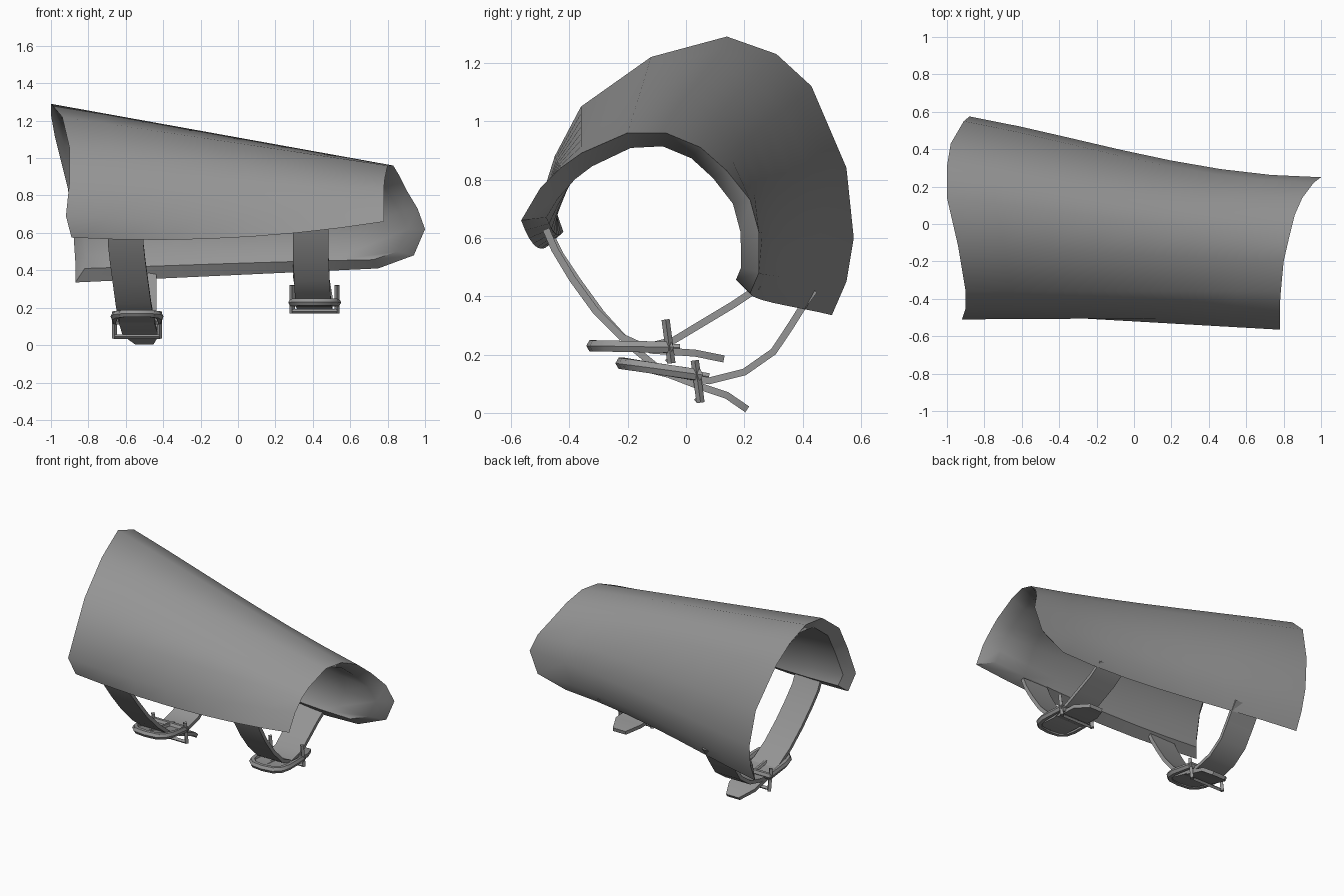
import bpy
import bmesh
import math
from mathutils import Vector

if "Cube" in bpy.data.objects:
    bpy.data.objects.remove(bpy.data.objects["Cube"], do_unlink=True)

grey = bpy.data.materials.new("plain_grey")
grey.use_nodes = True
GREY = (0.3, 0.3, 0.3, 1)
grey.diffuse_color = GREY
grey.node_tree.nodes["Principled BSDF"].inputs["Base Color"].default_value = GREY


def make_object(name, bm, angle=40):
    bmesh.ops.recalc_face_normals(bm, faces=bm.faces)
    mesh = bpy.data.meshes.new(name)
    bm.to_mesh(mesh)
    bm.free()
    mesh.materials.append(grey)
    obj = bpy.data.objects.new(name, mesh)
    bpy.context.collection.objects.link(obj)
    bpy.ops.object.select_all(action="DESELECT")
    obj.select_set(True)
    bpy.context.view_layer.objects.active = obj
    bpy.ops.object.shade_smooth_by_angle(angle=math.radians(angle))


def loft(bm, rings, closed_path=False):
    """Bridge closed rings of points with quads."""
    rows = [[bm.verts.new(p) for p in ring] for ring in rings]
    count = len(rows[0])
    for i in range(len(rows) if closed_path else len(rows) - 1):
        a, b = rows[i], rows[(i + 1) % len(rows)]
        for j in range(count):
            k = (j + 1) % count
            bm.faces.new((a[j], a[k], b[k], b[j]))
    return rows


# Curved guard: blend the wide rim into the narrow rim with a slight waist
wide_rim = [(-.89, -.47, .575), (-.92, -.51, .69), (-.90, -.45, .88), (-.90, -.36, 1.05),
            (-.94, -.12, 1.22), (-1, .14, 1.29), (-1, .31, 1.23), (-.98, .43, 1.12),
            (-.91, .55, .84), (-.88, .575, .60), (-.87, .55, .45), (-.87, .50, .335)]
narrow_rim = [(.78, -.565, .66), (.78, -.50, .77), (.78, -.43, .84), (.785, -.36, .89),
              (.80, -.20, .96), (.83, -.07, .96), (.86, .05, .91), (.90, .14, .83),
              (.96, .22, .73), (1, .25, .62), (.94, .25, .48), (.75, .22, .41)]


def guard_section(t):
    bell = 4 * t * (1 - t)
    waist = 6.75 * t * t * (1 - t)
    centre = .03 - .2 * t
    ring = []
    for i, (a, b) in enumerate(zip(wide_rim, narrow_rim)):
        p = Vector(a).lerp(Vector(b), t)
        if p.y > centre:
            p.y -= (p.y - centre) * .11 * waist
        if i < 2:
            p.z -= .045 * bell
        ring.append(p)
    return ring


def lining_section(t):
    """Inner surface, set in from the rim on every border."""
    ring = guard_section(.03 + .92 * t)
    axis = Vector((0, .03 - .19 * t, .72 - .1 * t))
    lined = []
    for i, p in enumerate(ring):
        if i in (0, len(ring) - 1):
            p = p.lerp(ring[1 if i == 0 else -2], .3)
        inward = axis - p
        inward.x = 0
        lined.append(p + inward.normalized() * .065)
    return lined


bm = bmesh.new()
stations = [i / 7 for i in range(8)]
rows = loft(bm, [guard_section(t) + lining_section(t)[::-1] for t in stations])
for row in (rows[0], rows[-1]):
    for j in range(len(wide_rim) - 1):
        bm.faces.new((row[j], row[j + 1], row[-2 - j], row[-1 - j]))
make_object("forearm_guard", bm, 45)


def strap(name, path, width=.19, thick=.024, pointed=False):
    """Flat band swept along a path in the side plane."""
    pts = [Vector(p) for p in path]
    rings = []
    for i, p in enumerate(pts):
        along = pts[min(i + 1, len(pts) - 1)] - pts[max(i - 1, 0)]
        up = Vector((0, -along.z, along.y)).normalized() * thick / 2
        half = width / 2 * (.5 if pointed and i == len(pts) - 1 else 1)
        side = Vector((half, 0, 0))
        rings.append([p - side - up, p + side - up, p + side + up, p - side + up])
    bm = bmesh.new()
    rows = loft(bm, rings)
    bm.faces.new(rows[0])
    bm.faces.new(rows[-1])
    make_object(name, bm, 35)


def tube(bm, path, radius, closed=False, sides=6):
    """Round wire along a path."""
    pts = [Vector(p) for p in path]
    n = len(pts)
    rings = []
    for i, p in enumerate(pts):
        if closed:
            along = pts[(i + 1) % n] - pts[i - 1]
        else:
            along = pts[min(i + 1, n - 1)] - pts[max(i - 1, 0)]
        along.normalize()
        ref = Vector((0, 0, 1)) if abs(along.z) < .8 else Vector((0, 1, 0))
        u = along.cross(ref).normalized()
        v = along.cross(u)
        rings.append([p + (u * math.cos(q) + v * math.sin(q)) * radius
                      for q in (math.tau * s / sides for s in range(sides))])
    rows = loft(bm, rings, closed_path=closed)
    if not closed:
        bm.faces.new(rows[0])
        bm.faces.new(rows[-1])


def buckle(name, x, front, back, post_low, post_high):
    """Rounded wire loop, centre tongue and upright keeper."""
    (y0, z0), (y1, z1) = front, back
    half = .12

    def at(side, t):
        return (x + side * half, y0 + (y1 - y0) * t, z0 + (z1 - z0) * t)

    bm = bmesh.new()
    outline = [(-1, 1), (-1, .4), (-.9, .18), (-.6, .04), (0, 0),
               (.6, .04), (.9, .18), (1, .4), (1, 1)]
    tube(bm, [at(s, t) for s, t in outline], .022, closed=True)
    tube(bm, [at(0, -.05), at(0, .5), at(0, 1.15)], .014)
    make_object(name + "_loop", bm)

    bm = bmesh.new()
    for s in (-1, 1):
        tube(bm, [(x + s * half, y1 + .01, post_low), (x + s * half, y1 - .01, post_high)],
             .014, sides=4)
    tube(bm, [(x - half, y1, post_low + .01), (x + half, y1, post_low + .01)], .012, sides=4)
    make_object(name + "_keeper", bm)


# Wide-end strap: front half with its hanging tip, then the back half
strap("wide_front_strap",
      [(-.60, -.46, .60), (-.60, -.43, .54), (-.59, -.37, .45), (-.575, -.29, .34),
       (-.56, -.19, .23), (-.545, -.08, .14), (-.53, .05, .09), (-.52, .14, .06),
       (-.50, .21, .012)], pointed=True)
strap("wide_back_strap",
      [(-.54, -.21, .17), (-.54, -.05, .13), (-.53, .08, .11), (-.53, .20, .14),
       (-.53, .30, .21), (-.53, .36, .30), (-.53, .41, .38), (-.53, .44, .42)])
buckle("wide_buckle", -.54, (-.22, .17), (.04, .13), .035, .18)

# Narrow-end strap
strap("narrow_front_strap",
      [(.39, -.48, .63), (.39, -.45, .56), (.39, -.39, .46), (.395, -.31, .35),
       (.40, -.22, .26), (.405, -.12, .215), (.41, .03, .205), (.41, .13, .185)],
      pointed=True)
strap("narrow_back_strap",
      [(.41, -.30, .23), (.41, -.16, .22), (.41, -.04, .25), (.40, .06, .31),
       (.39, .16, .37), (.39, .22, .41), (.39, .25, .44)])
buckle("narrow_buckle", .41, (-.32, .23), (-.06, .225), .17, .32)
